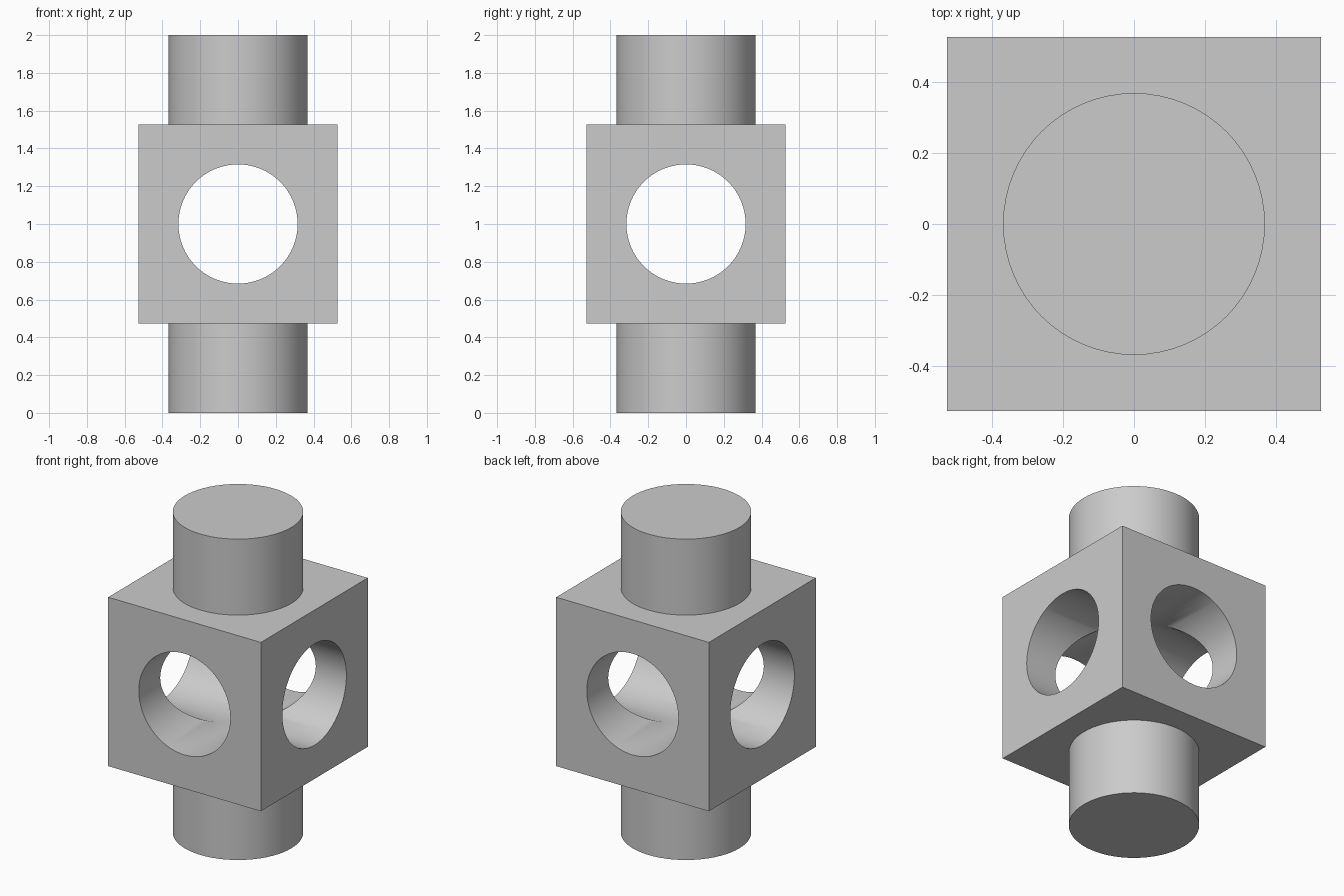
import bpy
import math

if "Cube" in bpy.data.objects:
    bpy.data.objects.remove(bpy.data.objects["Cube"])

UNIT = 2 / 19            # overall height is 19 units
CENTER = (0, 0, 1)

grey = bpy.data.materials.new("plain_grey")
grey.diffuse_color = (0.6, 0.6, 0.6, 1)
grey.use_nodes = True
grey.node_tree.nodes["Principled BSDF"].inputs["Base Color"].default_value = grey.diffuse_color


def cylinder(name, radius, depth, rotation=(0, 0, 0)):
    bpy.ops.mesh.primitive_cylinder_add(vertices=64, radius=radius, depth=depth,
                                        location=CENTER, rotation=rotation)
    obj = bpy.context.object
    obj.name = name
    obj.data.materials.append(grey)
    return obj


def combine(target, other, operation):
    mod = target.modifiers.new(operation.lower(), 'BOOLEAN')
    mod.operation = operation
    mod.solver = 'EXACT'
    mod.object = other
    bpy.context.view_layer.objects.active = target
    bpy.ops.object.modifier_apply(modifier=mod.name)
    bpy.data.objects.remove(other, do_unlink=True)


# Cube block
bpy.ops.mesh.primitive_cube_add(size=10 * UNIT, location=CENTER)
block = bpy.context.object
block.name = "bored_block_with_shaft"
block.data.materials.append(grey)

# Vertical shaft standing out above and below the block
combine(block, cylinder("shaft", 3.5 * UNIT, 2), 'UNION')

# Crossing round bores, front to back and side to side
quarter = math.pi / 2
for name, rotation in (("bore_y", (quarter, 0, 0)), ("bore_x", (0, quarter, 0))):
    combine(block, cylinder(name, 3 * UNIT, 14 * UNIT, rotation), 'DIFFERENCE')

# Smooth round walls, crisp edges
bpy.ops.object.select_all(action='DESELECT')
block.select_set(True)
bpy.context.view_layer.objects.active = block
bpy.ops.object.shade_smooth_by_angle(angle=math.radians(30))
